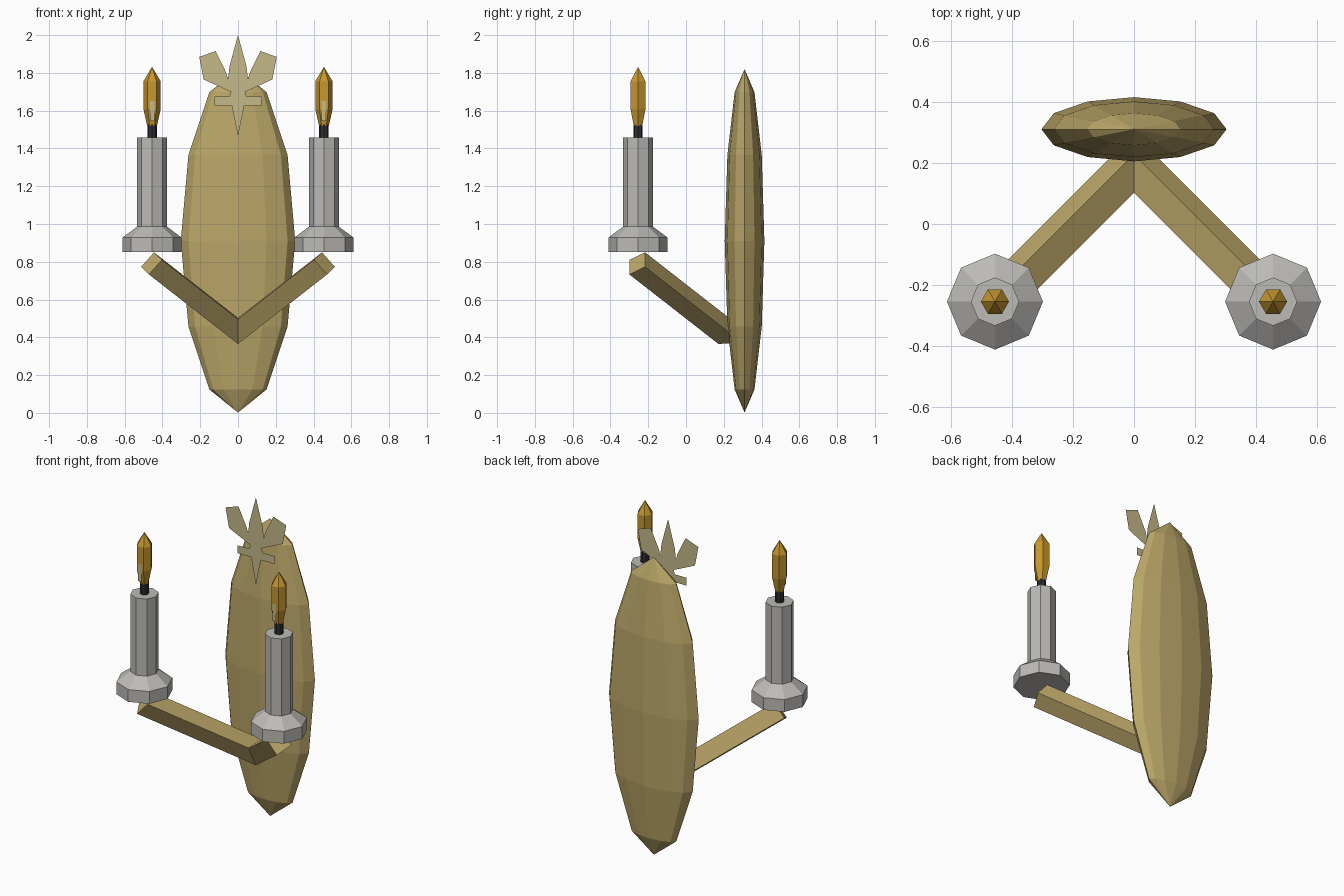
import bpy, bmesh, math
from mathutils import Vector

if "Cube" in bpy.data.objects:
    bpy.data.objects.remove(bpy.data.objects["Cube"])


def material(name, rgb):
    m = bpy.data.materials.new(name)
    m.diffuse_color = (*rgb, 1)
    m.use_nodes = True
    m.node_tree.nodes["Principled BSDF"].inputs["Base Color"].default_value = m.diffuse_color
    return m


BRASS = material("brass", (0.50, 0.385, 0.14))
PALE = material("pale_gold", (0.56, 0.48, 0.25))
WAX = material("grey_wax", (0.51, 0.495, 0.47))
WICK = material("dark_wick", (0.026, 0.026, 0.034))
FLAME = material("amber_flame", (0.57, 0.31, 0.028))


def finish(bm, name, mat, fix=True):
    if fix:
        bmesh.ops.recalc_face_normals(bm, faces=bm.faces)
    me = bpy.data.meshes.new(name)
    bm.to_mesh(me)
    bm.free()
    me.materials.append(mat)
    ob = bpy.data.objects.new(name, me)
    bpy.context.collection.objects.link(ob)
    return ob


def lathe(name, profile, sides, x, y, mat):
    """Closed turned shape from (radius, height) pairs, bottom to top."""
    bm = bmesh.new()
    rings = []
    for r, z in profile:
        n = 1 if r == 0 else sides
        rings.append([bm.verts.new((x + r * math.cos(i * math.tau / sides),
                                    y + r * math.sin(i * math.tau / sides), z))
                      for i in range(n)])
    for a, b in zip(rings, rings[1:]):
        for i in range(sides):
            j = (i + 1) % sides
            if len(b) == 1:
                bm.faces.new((a[i], a[j], b[0]))
            elif len(a) == 1:
                bm.faces.new((a[0], b[j], b[i]))
            else:
                bm.faces.new((a[i], a[j], b[j], b[i]))
    for ring in (rings[0], rings[-1]):
        if len(ring) > 1:
            bm.faces.new(ring)
    return finish(bm, name, mat)


def flat_plate(name, outline, x, y, mat):
    """Flat sheet facing the front from (x, z) points, clockwise."""
    bm = bmesh.new()
    face = bm.faces.new([bm.verts.new((x + px, y, pz)) for px, pz in outline])
    face.normal_update()
    if face.normal.y > 0:
        face.normal_flip()
    return finish(bm, name, mat, fix=False)


# Wall plate: long flattened sphere
bpy.ops.mesh.primitive_uv_sphere_add(segments=12, ring_count=6, radius=1,
                                     location=(0, 0.31, 0.911))
plate = bpy.context.object
plate.name = "wall_plate"
plate.scale = (0.303, 0.105, 0.909)
plate.data.materials.append(BRASS)

# Lily-shaped ornament on the plate
half = [(0, 2.0), (0.045, 1.835), (0.053, 1.765), (0.062, 1.80), (0.118, 1.915),
        (0.205, 1.885), (0.182, 1.765), (0.038, 1.70), (0.045, 1.675),
        (0.125, 1.675), (0.125, 1.627), (0.033, 1.627), (0, 1.465)]
flat_plate("lily_ornament", half + [(-x, z) for x, z in half[-2:0:-1]], 0, 0.173, PALE)

# Square arm: end section slid back along its direction to the centre plane
section = [Vector(p) for p in ((0.445, -0.217, 0.85), (0.402, -0.30, 0.81),
                               (0.472, -0.30, 0.733), (0.513, -0.217, 0.773))]
direction = Vector((1, -1, 0.78))

for side, s in (("left", -1), ("right", 1)):
    bm = bmesh.new()
    outer = [bm.verts.new((s * p.x, p.y, p.z)) for p in section]
    inner = []
    for p in section:
        q = p - direction * p.x
        inner.append(bm.verts.new((0, q.y, q.z)))
    bm.faces.new(outer)
    bm.faces.new(inner)
    for i in range(4):
        j = (i + 1) % 4
        bm.faces.new((outer[i], outer[j], inner[j], inner[i]))
    finish(bm, side + "_arm", BRASS)

    # Candle with drip dish, wick and flame
    x, y = s * 0.455, -0.254
    lathe(side + "_candle", [(0.157, 0.853), (0.157, 0.928), (0.079, 0.986), (0.079, 1.457)],
          8, x, y, WAX)
    lathe(side + "_wick", [(0.025, 1.45), (0.025, 1.53)], 8, x, y, WICK)
    lathe(side + "_flame", [(0.026, 1.52), (0.046, 1.61), (0.046, 1.755), (0, 1.832)],
          6, x, y, FLAME)
    flat_plate(side + "_flame_strip", [(-0.012, 1.65), (0.012, 1.65),
                                       (0.012, 1.545), (-0.012, 1.545)],
               x, y - 0.044, PALE)
